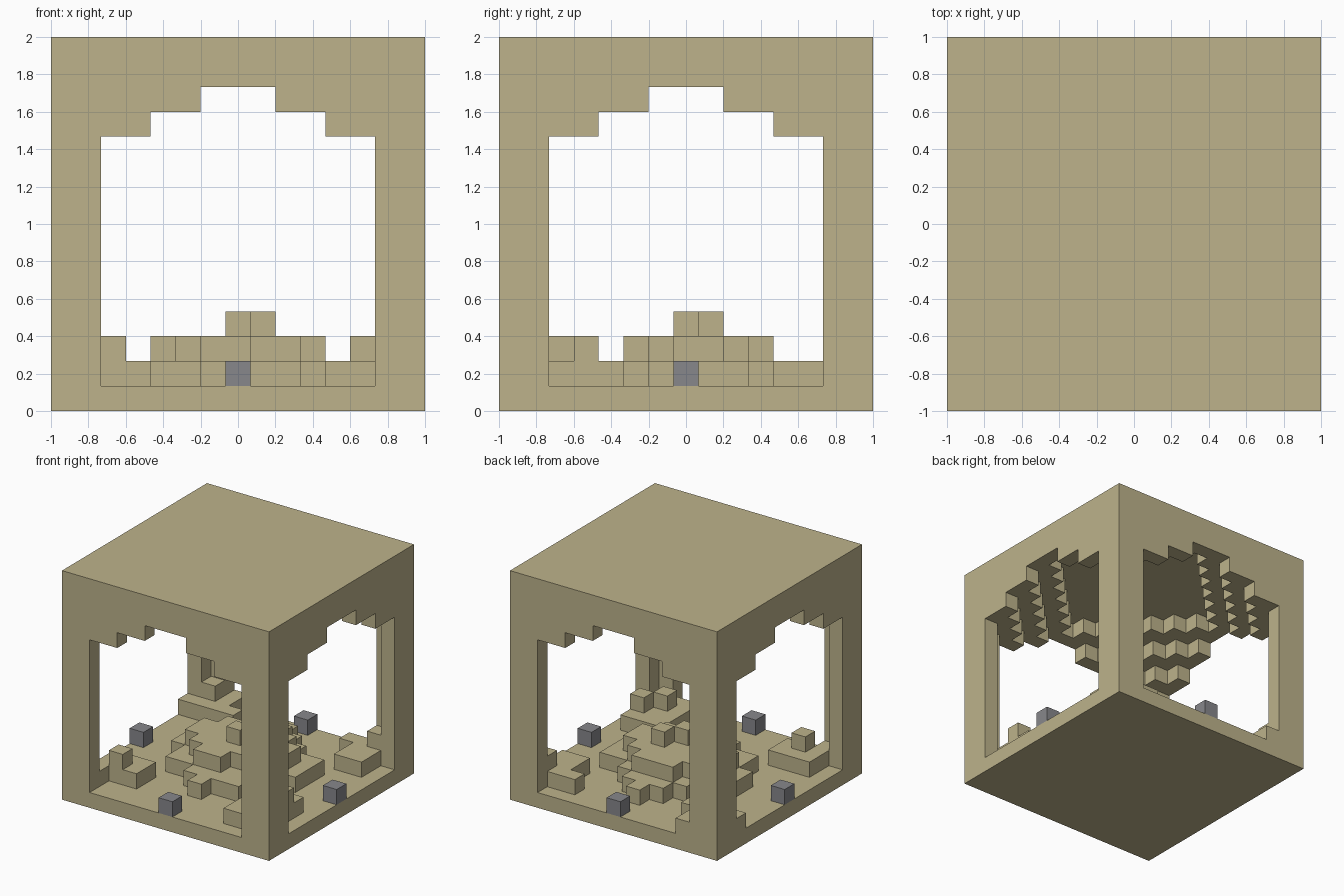
import bpy, bmesh
from mathutils import Vector

N = 15                 # blocks per side
S = 2 / N              # block size
MID = N // 2

cube = bpy.data.objects.get("Cube")
if cube:
    bpy.data.objects.remove(cube, do_unlink=True)


def material(name, rgb):
    m = bpy.data.materials.new(name)
    m.use_nodes = True
    m.diffuse_color = (*rgb, 1)
    bsdf = m.node_tree.nodes["Principled BSDF"]
    bsdf.inputs["Base Color"].default_value = (*rgb, 1)
    bsdf.inputs["Roughness"].default_value = 0.9
    return m


sand = material("sandstone", (0.51, 0.45, 0.26))
grey = material("grey stone", (0.245, 0.245, 0.26))


def box(xs, ys, z):
    """Block cells of one layer over half-open ranges."""
    return {(i, j, z) for i in range(*xs) for j in range(*ys)}


def build(name, cells, solid, mat):
    """Mesh of the exposed block faces only."""
    bm = bmesh.new()
    for c in sorted(cells):
        for axis in range(3):
            for side in (0, 1):
                n = list(c)
                n[axis] += 2 * side - 1
                if tuple(n) in solid:
                    continue
                u, w = (axis + 1) % 3, (axis + 2) % 3
                ring = [(0, 0), (1, 0), (1, 1), (0, 1)]
                if not side:
                    ring.reverse()
                verts = []
                for a, b in ring:
                    p = Vector(c)
                    p[axis] += side
                    p[u] += a
                    p[w] += b
                    verts.append(bm.verts.new(p * S - Vector((1, 1, 0))))
                bm.faces.new(verts)
    bmesh.ops.remove_doubles(bm, verts=bm.verts, dist=0.001)
    mesh = bpy.data.meshes.new(name)
    bm.to_mesh(mesh)
    bm.free()
    mesh.materials.append(mat)
    bpy.context.collection.objects.link(bpy.data.objects.new(name, mesh))


# Frame: floor, roof and corner pillars that step inward under the roof
frame = set()
for i in range(N):
    for j in range(N):
        spread = abs(i - MID) + abs(j - MID)
        for k in range(N):
            reach = 12 - 2 * max(0, k - 10)
            if k in (0, N - 1) or spread > reach:
                frame.add((i, j, k))

# Central mound: stacked diamonds with a few loose blocks
mound = {(7, 7, 3), (8, 8, 3), (4, 5, 1), (9, 4, 1), (11, 9, 1)}
for i in range(N):
    for j in range(N):
        d = abs(i - 7) + abs(j - 7.5)
        if d <= 4.5:
            mound.add((i, j, 1))
        if d <= 3.5 and 5 <= j <= 10:
            mound.add((i, j, 2))
mound.discard((8, 5, 2))

# Rubble heaps in the corners
rubble = {
    "front_right_rubble": box((1, 4), (2, 4), 1) | {(1, 1, 1), (2, 2, 2)},
    "front_left_rubble": box((11, 14), (1, 5), 1) | {(13, 3, 2), (12, 2, 2)},
    "back_left_rubble": box((12, 14), (11, 14), 1) | {(11, 13, 1), (13, 13, 2)},
    "back_right_rubble": box((0, 3), (12, 15), 1) | {(3, 12, 1), (1, 13, 2)},
}

# Marker stones in the middle of each side
stones = {
    "front_stone": (MID, 0, 1),
    "back_stone": (MID, N - 1, 1),
    "right_stone": (0, MID, 1),
    "left_stone": (N - 1, MID, 1),
}

solid = frame | mound
for cells in rubble.values():
    cells -= frame
    solid |= cells

build("frame", frame, solid, sand)
build("mound", mound, solid, sand)
for name, cells in rubble.items():
    build(name, cells, solid, sand)
for name, cell in stones.items():
    build(name, {cell}, solid, grey)
